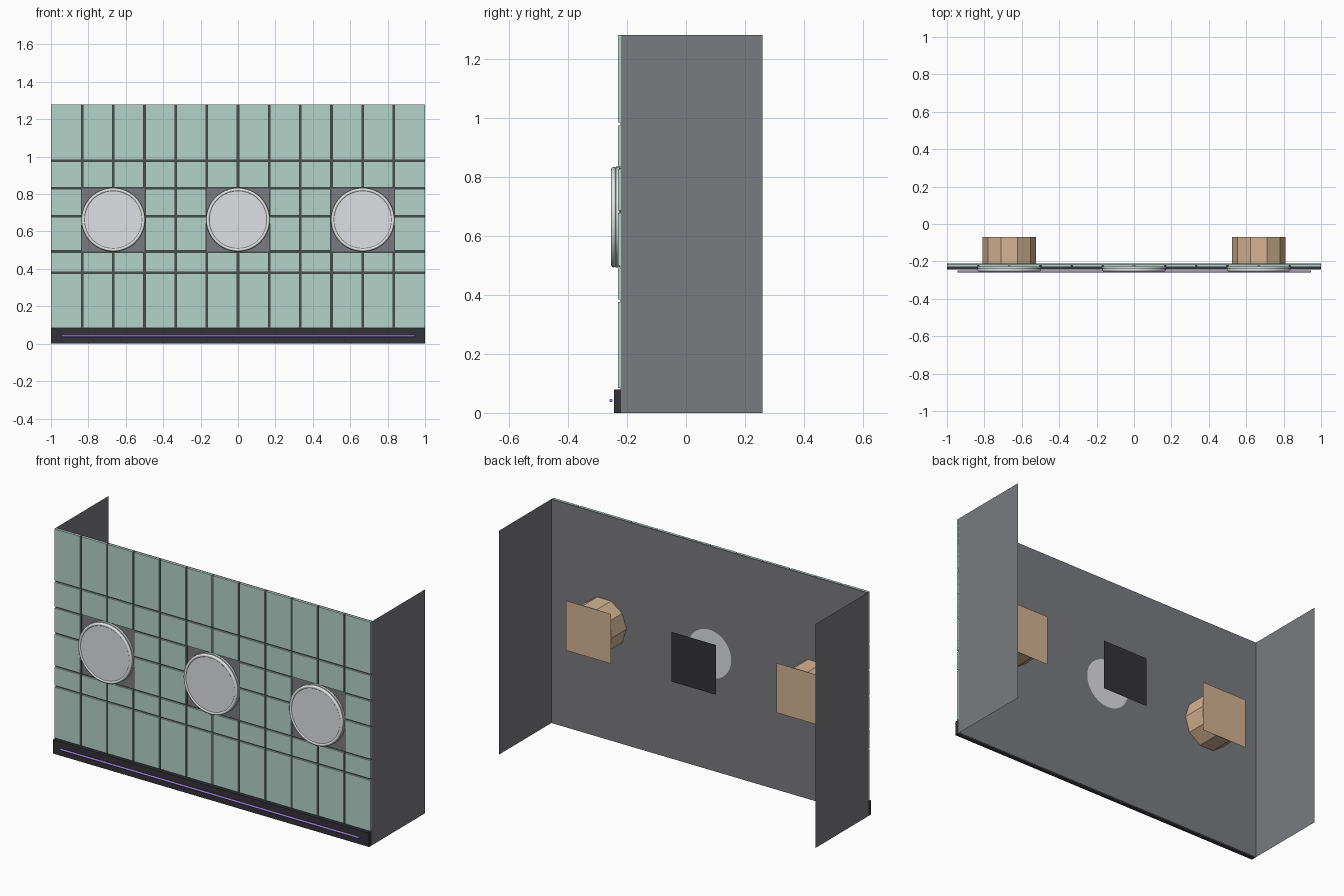
import bpy
import bmesh
import math
from mathutils import Matrix, Vector

old = bpy.data.objects.get("Cube")
if old:
    bpy.data.objects.remove(old, do_unlink=True)


def material(name, rgb):
    """Flat colour given as sRGB bytes, stored as linear."""
    lin = [((c / 255 + 0.055) / 1.055) ** 2.4 for c in rgb]
    m = bpy.data.materials.new(name)
    m.use_nodes = True
    m.diffuse_color = (*lin, 1)
    m.node_tree.nodes["Principled BSDF"].inputs["Base Color"].default_value = (*lin, 1)
    return m


GREY = material("wall grey", (122, 123, 128))
GREEN = material("tile green", (180, 211, 200))
GROUT = material("grout dark", (72, 80, 78))
DARK = material("trim charcoal", (52, 50, 56))
LENS = material("lens grey", (223, 224, 227))
RIM = material("rim pale", (234, 240, 237))
TAN = material("tan", (213, 180, 147))
PURPLE = material("purple", (160, 130, 226))

WALL_Y = -0.22     # front of the wall
BACK_Y = -0.212    # back of the wall
LAMP_Z = 0.663     # lamp centre height
LAMP_XS = {"right": -0.667, "middle": 0, "left": 0.667}


def finish(bm, name, mat, smooth=False):
    mesh = bpy.data.meshes.new(name)
    bm.to_mesh(mesh)
    bm.free()
    mesh.materials.append(mat)
    obj = bpy.data.objects.new(name, mesh)
    bpy.context.collection.objects.link(obj)
    if smooth:
        bpy.ops.object.select_all(action="DESELECT")
        obj.select_set(True)
        bpy.context.view_layer.objects.active = obj
        bpy.ops.object.shade_smooth_by_angle(angle=math.radians(35))
    return obj


def add_box(bm, lo, hi):
    lo, hi = Vector(lo), Vector(hi)
    bmesh.ops.create_cube(bm, size=1, matrix=Matrix.Translation((lo + hi) / 2)
                          @ Matrix.Diagonal((*(hi - lo), 1)))


def lathe(name, profile, x, mat, steps=48, smooth=True):
    """Spin (radius, y) points about a front-to-back axis at a lamp centre."""
    bm = bmesh.new()
    verts = [bm.verts.new((x + r, y, LAMP_Z)) for r, y in profile]
    edges = [bm.edges.new(pair) for pair in zip(verts, verts[1:])]
    bmesh.ops.spin(bm, geom=verts + edges, cent=(x, 0, LAMP_Z), axis=(0, 1, 0),
                   angle=math.tau, steps=steps)
    bmesh.ops.remove_doubles(bm, verts=bm.verts, dist=1e-5)
    bmesh.ops.recalc_face_normals(bm, faces=bm.faces)
    return finish(bm, name, mat, smooth)


# Wall slab with two thin side returns
bm = bmesh.new()
add_box(bm, (-1, WALL_Y, 0), (1, BACK_Y, 1.28))
finish(bm, "wall", GREY)
for side, x in (("right", -1), ("left", 1)):
    bm = bmesh.new()
    corners = [(BACK_Y, 0), (0.26, 0), (0.26, 1.28), (BACK_Y, 1.28)]
    bm.faces.new([bm.verts.new((x, y, z)) for y, z in corners[::x]])
    finish(bm, side + "_side_wall", GREY)

# Tiles with thin grout plates, leaving square openings around the lamps
rows = [0.08, 0.38, 0.493, 0.682, 0.831, 0.979, 1.28]
tiles, grout = bmesh.new(), bmesh.new()
GAP = 0.0045
for z0, z1 in zip(rows, rows[1:]):
    for col in range(12):
        x0, x1 = -1 + col / 6, -1 + (col + 1) / 6
        mid = (x0 + x1) / 2
        if 0.49 < z0 < 0.8 and any(abs(mid - x) < 0.1 for x in LAMP_XS.values()):
            continue
        left = x0 if col == 0 else x0 + GAP
        right = x1 if col == 11 else x1 - GAP
        top = z1 if z1 == rows[-1] else z1 - GAP
        add_box(tiles, (left, WALL_Y - 0.011, z0 + GAP), (right, WALL_Y, top))
        add_box(grout, (x0, WALL_Y - 0.0015, z0), (x1, WALL_Y - 0.0003, z1))
finish(tiles, "wall_tiles", GREEN)
finish(grout, "grout", GROUT)

# Skirting with a glowing rod in front
bm = bmesh.new()
add_box(bm, (-1, -0.244, 0), (1, WALL_Y, 0.08))
finish(bm, "skirting", DARK)
bm = bmesh.new()
bmesh.ops.create_cone(bm, cap_ends=True, segments=12, radius1=0.006, radius2=0.006,
                      depth=1.89, matrix=Matrix.Translation((0, -0.254, 0.042))
                      @ Matrix.Rotation(math.pi / 2, 4, "Y"))
finish(bm, "light_rod", PURPLE, True)

for side, x in LAMP_XS.items():
    # Round lamp: body, rounded rim and flat lens
    lathe(side + "_lamp_body", [(0.16, WALL_Y), (0.171, -0.226), (0.171, -0.238),
                                (0.155, -0.24)], x, RIM)
    rim = [(0.161 + 0.009 * math.cos(a), -0.245 + 0.009 * math.sin(a))
           for a in (i * math.tau / 12 for i in range(13))]
    lathe(side + "_lamp_rim", rim, x, RIM)
    lathe(side + "_lamp_lens", [(0, -0.25), (0.155, -0.25), (0.158, -0.242)], x, LENS)

    # Square plate standing behind the wall
    bm = bmesh.new()
    bmesh.ops.create_grid(bm, x_segments=1, y_segments=1, size=0.142,
                          matrix=Matrix.Translation((x, -0.07, LAMP_Z))
                          @ Matrix.Rotation(-math.pi / 2, 4, "X"))
    finish(bm, side + "_back_plate", TAN if x else DARK)
    if x:
        lathe(side + "_back_drum", [(0.142, BACK_Y), (0.142, -0.0705), (0, -0.0705)],
              x, TAN, steps=10, smooth=False)
    else:
        lathe("middle_lamp_back", [(0, BACK_Y + 0.0006), (0.138, BACK_Y + 0.0006)], x, LENS)
